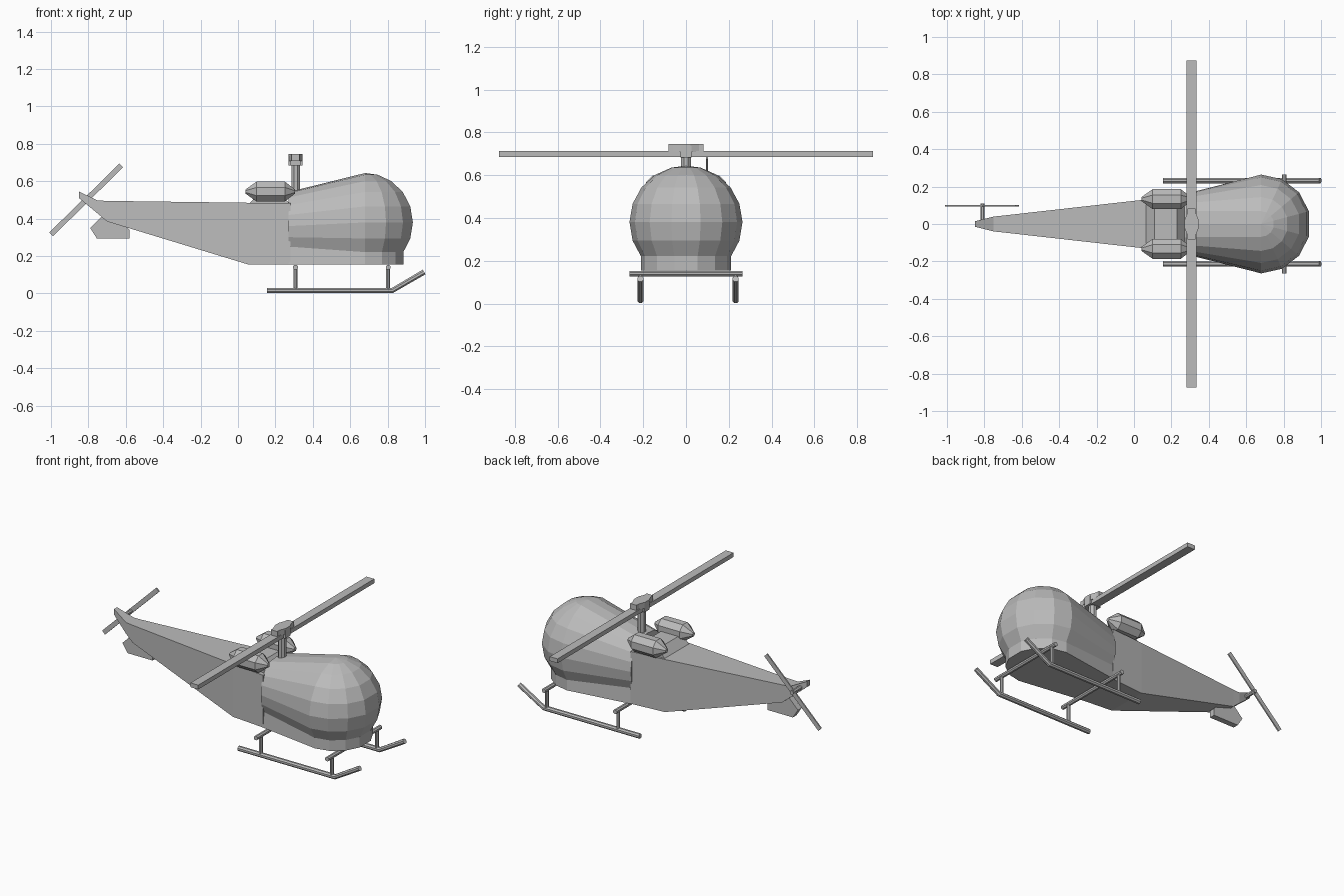
import bpy, bmesh, math
from mathutils import Vector

if "Cube" in bpy.data.objects:
    bpy.data.objects.remove(bpy.data.objects["Cube"], do_unlink=True)

grey = bpy.data.materials.new("plain grey")
grey.use_nodes = True
grey.diffuse_color = (0.5, 0.5, 0.5, 1)
grey.node_tree.nodes["Principled BSDF"].inputs["Base Color"].default_value = (0.5, 0.5, 0.5, 1)


def finish(name, bm):
    bmesh.ops.remove_doubles(bm, verts=bm.verts, dist=0.0005)
    bmesh.ops.recalc_face_normals(bm, faces=bm.faces)
    mesh = bpy.data.meshes.new(name)
    bm.to_mesh(mesh)
    bm.free()
    mesh.materials.append(grey)
    obj = bpy.data.objects.new(name, mesh)
    bpy.context.collection.objects.link(obj)
    return obj


def loft(name, rings):
    """Skin closed rings of equal length and cap both ends."""
    bm = bmesh.new()
    rows = [[bm.verts.new(p) for p in ring] for ring in rings]
    n = len(rows[0])
    for a, b in zip(rows, rows[1:]):
        for i in range(n):
            j = (i + 1) % n
            bm.faces.new((a[i], a[j], b[j], b[i]))
    bm.faces.new(rows[0])
    bm.faces.new(rows[-1])
    return finish(name, bm)


def box(name, x, y, z):
    return loft(name, [[(x[0], y[0], h), (x[1], y[0], h), (x[1], y[1], h), (x[0], y[1], h)] for h in z])


def plate(name, outline, y0, y1):
    """Extrude an x-z outline along y."""
    return loft(name, [[(x, y, z) for x, z in outline] for y in (y0, y1)])


def tube(name, path, radius, sides=8):
    """Tube along a path lying in one plane, mitred at the bends."""
    pts = [Vector(p) for p in path]
    rings = []
    for i, p in enumerate(pts):
        d = (pts[min(i + 1, len(pts) - 1)] - pts[max(i - 1, 0)]).normalized()
        side = Vector((1, 0, 0)) if abs(d.y) > 0.9 else Vector((0, 1, 0))
        up = d.cross(side)
        turn = [2 * math.pi * (k + 0.5) / sides for k in range(sides)]
        rings.append([p + radius * (math.cos(t) * side + math.sin(t) * up) for t in turn])
    return loft(name, rings)


# Bubble cabin: round front, drawn back to a narrow rear, on a straight skirt
CX, CZ, R, BACK = 0.68, 0.38, 0.264, 0.27
fan = [math.radians(a) for a in (-90, -65, -40, -15, 15, 40, 65, 90)]


def cabin_ring(r, z, rear_w, rear_z):
    front = [(CX + r * math.cos(a), r * math.sin(a), z) for a in fan]
    return front + [(BACK, rear_w, rear_z), (BACK, -rear_w, rear_z)]


low = math.radians(-37)
rings = [cabin_ring(R * math.cos(low), 0.155, 0.15, 0.155)]
for deg in (-37, -19, 0, 19, 38, 57, 75, 90):
    lat = math.radians(deg)
    z = CZ + R * math.sin(lat)
    rear_z = 0.25 + (z - 0.22) * 0.69
    rings.append(cabin_ring(R * math.cos(lat), z, 0.16 * max(math.cos(lat), 0) ** 0.6, rear_z))
loft("bubble_cabin", rings)

# Tapering tail boom: position, half width, bottom, top
stations = [(0.28, 0.15, 0.155, 0.483), (0.055, 0.13, 0.155, 0.485), (-0.70, 0.045, 0.385, 0.495),
            (-0.75, 0.04, 0.427, 0.497), (-0.85, 0.015, 0.51, 0.545)]
loft("tail_boom", [[(x, -w, b), (x, w, b), (x, w, t), (x, -w, t)] for x, w, b, t in stations])

# Fin below the tail
plate("lower_fin", [(-0.79, 0.35), (-0.755, 0.295), (-0.58, 0.295), (-0.58, 0.34), (-0.62, 0.38), (-0.73, 0.41)],
      -0.018, 0.018)

# Tail rotor
tube("tail_rotor_shaft", [(-0.81, 0, 0.50), (-0.81, 0.11, 0.50)], 0.013)
tail_blade = box("tail_rotor_blade", (-0.263, 0.263), (-0.004, 0.004), (-0.014, 0.014))
tail_blade.location = (-0.812, 0.098, 0.5)
tail_blade.rotation_euler.y = -math.radians(44.5)

# Engine deck with a pod on each side
loft("engine_deck", [[(a, -w, z), (b, -w, z), (b, w, z), (a, w, z)]
                     for a, b, w, z in ((0.055, 0.28, 0.12, 0.475), (0.11, 0.23, 0.12, 0.535))])
profile = ((0.04, 0.012), (0.10, 0.058), (0.25, 0.058), (0.305, 0.012))
for side, label in ((-1, "near"), (1, "far")):
    pod = []
    for x, r in profile:
        turn = [2 * math.pi * (k + 0.5) / 8 for k in range(8)]
        pod.append([(x, side * 0.133 + r * math.cos(t), 0.545 + r * math.sin(t)) for t in turn])
    loft(label + "_engine_pod", pod)

# Main rotor
MX = 0.308
tube("rotor_mast", [(MX, 0, 0.48), (MX, 0, 0.70)], 0.025)
box("main_rotor_blades", (MX - 0.027, MX + 0.027), (-0.873, 0.873), (0.685, 0.712))
hub = [(0.022, -0.082), (0.022, -0.06), (0.038, -0.02), (0.038, 0.02), (0.022, 0.06), (0.022, 0.082)]
outline = hub + [(-x, y) for x, y in reversed(hub)]
loft("rotor_hub", [[(MX + x, y, z) for x, y in outline] for z in (0.708, 0.745)])
box("rotor_hub_core", (MX - 0.038, MX + 0.038), (-0.025, 0.025), (0.683, 0.735))

# Landing gear
for y, label in ((-0.213, "near"), (0.232, "far")):
    tube(label + "_skid", [(0.155, y, 0.016), (0.825, y, 0.016), (0.995, y, 0.115)], 0.0155)
    for x, end in ((0.308, "rear"), (0.803, "front")):
        tube(label + "_" + end + "_strut", [(x, y, 0.016), (x, y, 0.14)], 0.0115)
for x, end in ((0.308, "rear"), (0.803, "front")):
    tube(end + "_cross_tube", [(x, -0.265, 0.14), (x, 0.265, 0.14)], 0.014)
